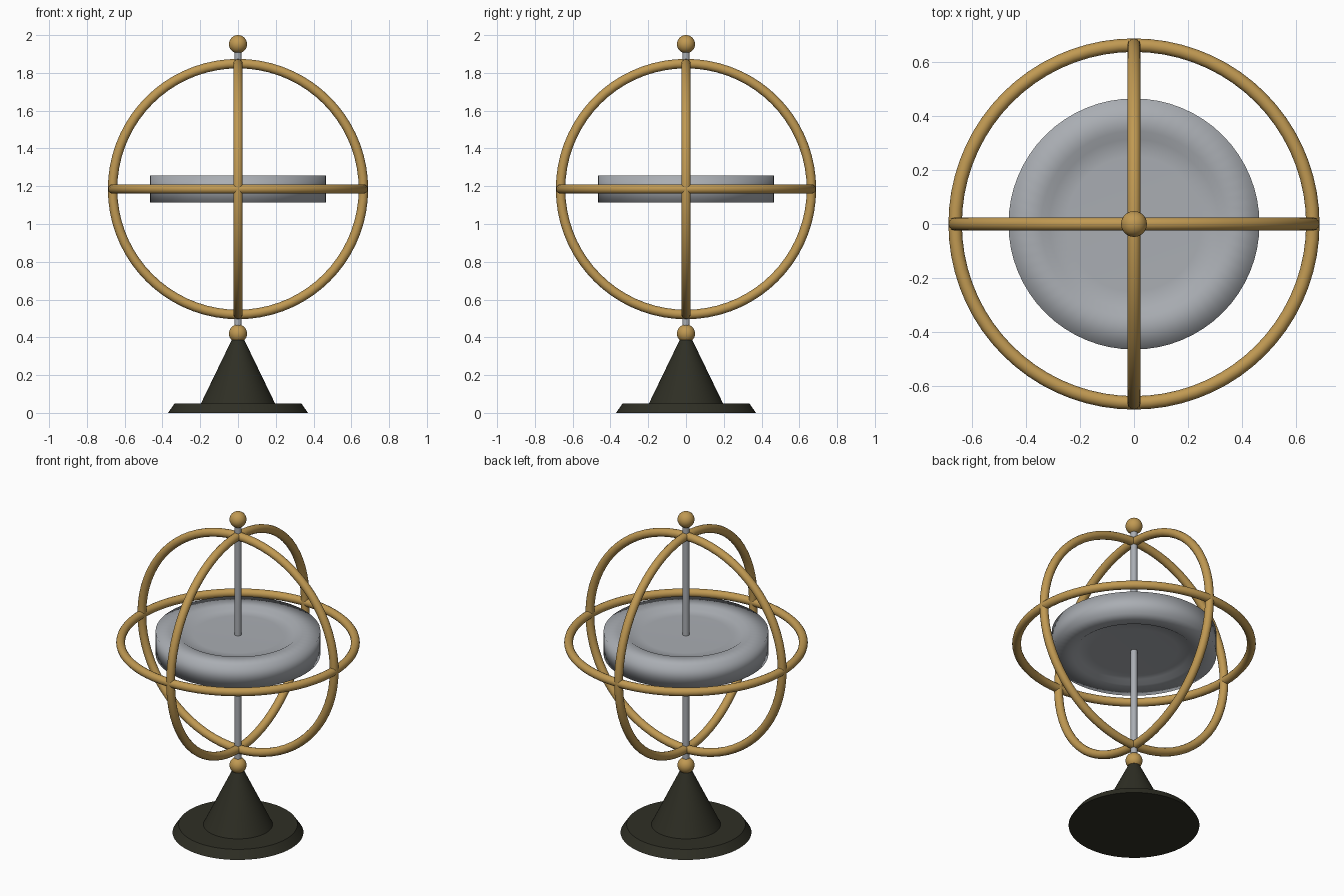
import bpy, math

if "Cube" in bpy.data.objects:
    bpy.data.objects.remove(bpy.data.objects["Cube"])


def material(name, rgb):
    m = bpy.data.materials.new(name)
    m.diffuse_color = (*rgb, 1)
    m.use_nodes = True
    m.node_tree.nodes["Principled BSDF"].inputs["Base Color"].default_value = m.diffuse_color
    return m


GOLD = material("brass", (0.53, 0.32, 0.085))
STEEL = material("steel", (0.40, 0.42, 0.45))
DARK = material("dark_bronze", (0.028, 0.028, 0.018))
MID = 1.185          # height of the gyroscope centre


def finish(name, mat, angle):
    ob = bpy.context.object
    ob.name = name
    ob.data.materials.append(mat)
    bpy.ops.object.shade_smooth_by_angle(angle=math.radians(angle))
    return ob


def ring(name, rot):
    bpy.ops.mesh.primitive_torus_add(
        major_radius=0.664, minor_radius=0.025, major_segments=72,
        minor_segments=14, location=(0, 0, MID), rotation=rot)
    finish(name, GOLD, 60)


def ball(name, z):
    bpy.ops.mesh.primitive_uv_sphere_add(
        segments=28, ring_count=16, radius=0.048, location=(0, 0, z))
    finish(name, GOLD, 60)


def frustum(name, r1, r2, z1, z2, mat):
    bpy.ops.mesh.primitive_cone_add(
        vertices=64, radius1=r1, radius2=r2, depth=z2 - z1,
        location=(0, 0, (z1 + z2) / 2))
    finish(name, mat, 30)


def lathe(name, profile, mat, angle, n=64):
    """Spin a (radius, z) profile; its two ends are closed by flat caps."""
    verts = [(r * math.cos(2 * math.pi * i / n), r * math.sin(2 * math.pi * i / n), z)
             for r, z in profile for i in range(n)]
    faces = [(k * n + i, k * n + (i + 1) % n, (k + 1) * n + (i + 1) % n, (k + 1) * n + i)
             for k in range(len(profile) - 1) for i in range(n)]
    last = (len(profile) - 1) * n
    faces += [tuple(reversed(range(n))), tuple(range(last, last + n))]
    me = bpy.data.meshes.new(name)
    me.from_pydata(verts, [], faces)
    ob = bpy.data.objects.new(name, me)
    bpy.context.collection.objects.link(ob)
    bpy.ops.object.select_all(action='DESELECT')
    ob.select_set(True)
    bpy.context.view_layer.objects.active = ob
    finish(name, mat, angle)


# Stand
frustum("base_plate", 0.37, 0.336, 0, 0.05, DARK)
frustum("base_cone", 0.196, 0.034, 0.05, 0.385, DARK)

# Axle with a ball at each end
frustum("axle", 0.019, 0.019, 0.42, 1.95, STEEL)
ball("lower_ball", 0.42)
ball("top_ball", 1.952)

# Three crossing rings of the cage
ring("horizontal_ring", (0, 0, 0))
ring("front_ring", (math.pi / 2, 0, 0))
ring("side_ring", (0, math.pi / 2, 0))

# Flywheel: soft-shaded rim around a shallow dish on both sides
half = [(0.25, 0.049), (0.315, 0.051), (0.345, 0.071), (0.466, 0.071)]
profile = [(r, MID - z) for r, z in half] + [(r, MID + z) for r, z in reversed(half)]
lathe("flywheel", profile, STEEL, 100)
